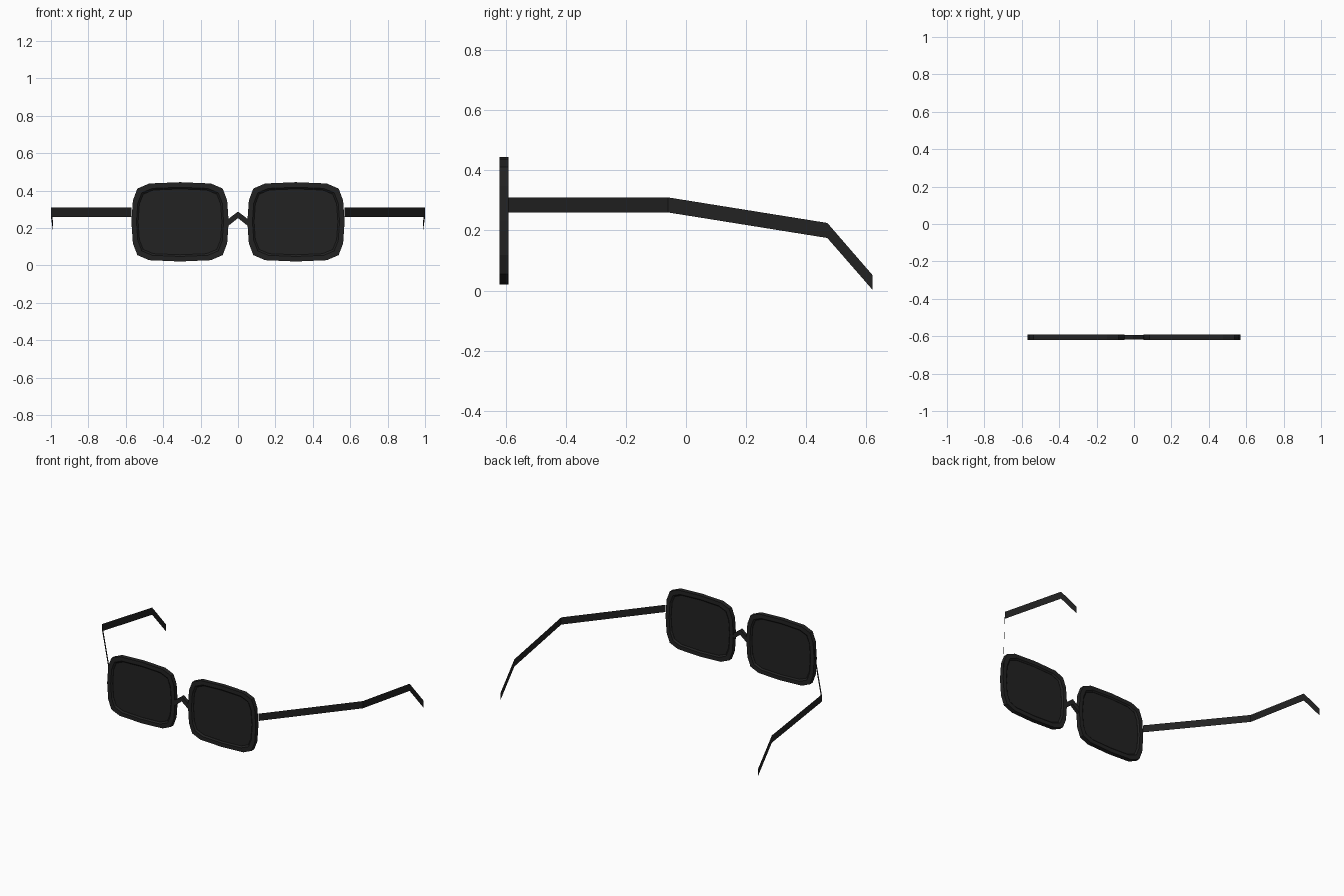
import bpy, bmesh
from mathutils import Vector

cube = bpy.data.objects.get("Cube")
if cube:
    bpy.data.objects.remove(cube, do_unlink=True)

black = bpy.data.materials.new("matte black")
black.use_nodes = True
colour = (0.016, 0.016, 0.016, 1)
black.diffuse_color = colour
black.node_tree.nodes["Principled BSDF"].inputs["Base Color"].default_value = colour

Y = -0.605               # middle of the front
CX, CZ = 0.31, 0.233     # lens centre
QUARTER = [(0.26, 0), (0.252, 0.115), (0.228, 0.178), (0.165, 0.205), (0, 0.212)]


def finish(name, bm, solid=True):
    if solid:
        bmesh.ops.recalc_face_normals(bm, faces=bm.faces)
    mesh = bpy.data.meshes.new(name)
    bm.to_mesh(mesh)
    bm.free()
    mesh.materials.append(black)
    obj = bpy.data.objects.new(name, mesh)
    bpy.context.collection.objects.link(obj)
    return obj


def outline():
    """Rounded square outline, mirrored from one quarter."""
    half = QUARTER + [(-x, z) for x, z in QUARTER[-2::-1]]
    return half + [(x, -z) for x, z in half[-2:0:-1]]


def loop(bm, side, inset, y):
    kx, kz = 1 - inset / 0.26, 1 - inset / 0.212
    return [bm.verts.new((side * CX + x * kx, y, CZ + z * kz)) for x, z in outline()]


def bridge_loops(bm, a, b):
    n = len(a)
    for i in range(n):
        bm.faces.new((a[i], a[(i + 1) % n], b[(i + 1) % n], b[i]))


def rim(name, side):
    # Cross-section as (inset, depth): flat outside, bevelled towards the lens
    section = [(0, -0.015), (0.027, -0.015), (0.036, -0.006),
               (0.036, 0.006), (0.027, 0.015), (0, 0.015)]
    bm = bmesh.new()
    loops = [loop(bm, side, i, Y + d) for i, d in section]
    for k in range(len(loops)):
        bridge_loops(bm, loops[k], loops[(k + 1) % len(loops)])
    finish(name, bm)


def lens(name, side):
    bm = bmesh.new()
    front, back = loop(bm, side, 0.034, Y - 0.005), loop(bm, side, 0.034, Y + 0.005)
    bridge_loops(bm, front, back)
    bm.faces.new(front)
    bm.faces.new(back)
    finish(name, bm)


def temple(name, side):
    # Paper-thin arm: (x, y, top height, bottom height) at each bend
    bends = [(0.57, -0.59, 0.31, 0.26), (1.0, -0.06, 0.31, 0.26),
             (0.988, 0.47, 0.225, 0.175), (0.988, 0.62, 0.052, 0.003)]
    bm = bmesh.new()
    rows = [(bm.verts.new((side * x, y, t)), bm.verts.new((side * x, y, b)))
            for x, y, t, b in bends]
    for (t0, b0), (t1, b1) in zip(rows, rows[1:]):
        quad = (t0, b0, b1, t1)
        bm.faces.new(quad if side > 0 else quad[::-1])
    finish(name, bm, solid=False)


for word, side in (("left", 1), ("right", -1)):
    rim(word + "_rim", side)
    lens(word + "_lens", side)
    temple(word + "_temple", side)

# Nose bridge: an upside-down V between the rims
bm = bmesh.new()
profile = [(-0.056, 0.245), (0, 0.288), (0.056, 0.245),
           (0.056, 0.208), (0, 0.253), (-0.056, 0.208)]
front = [bm.verts.new((x, Y - 0.012, z)) for x, z in profile]
back = [bm.verts.new((x, Y + 0.012, z)) for x, z in profile]
bridge_loops(bm, front, back)
for ring in (front, back):
    bm.faces.new((ring[0], ring[1], ring[4], ring[5]))
    bm.faces.new((ring[1], ring[2], ring[3], ring[4]))
finish("nose_bridge", bm)
